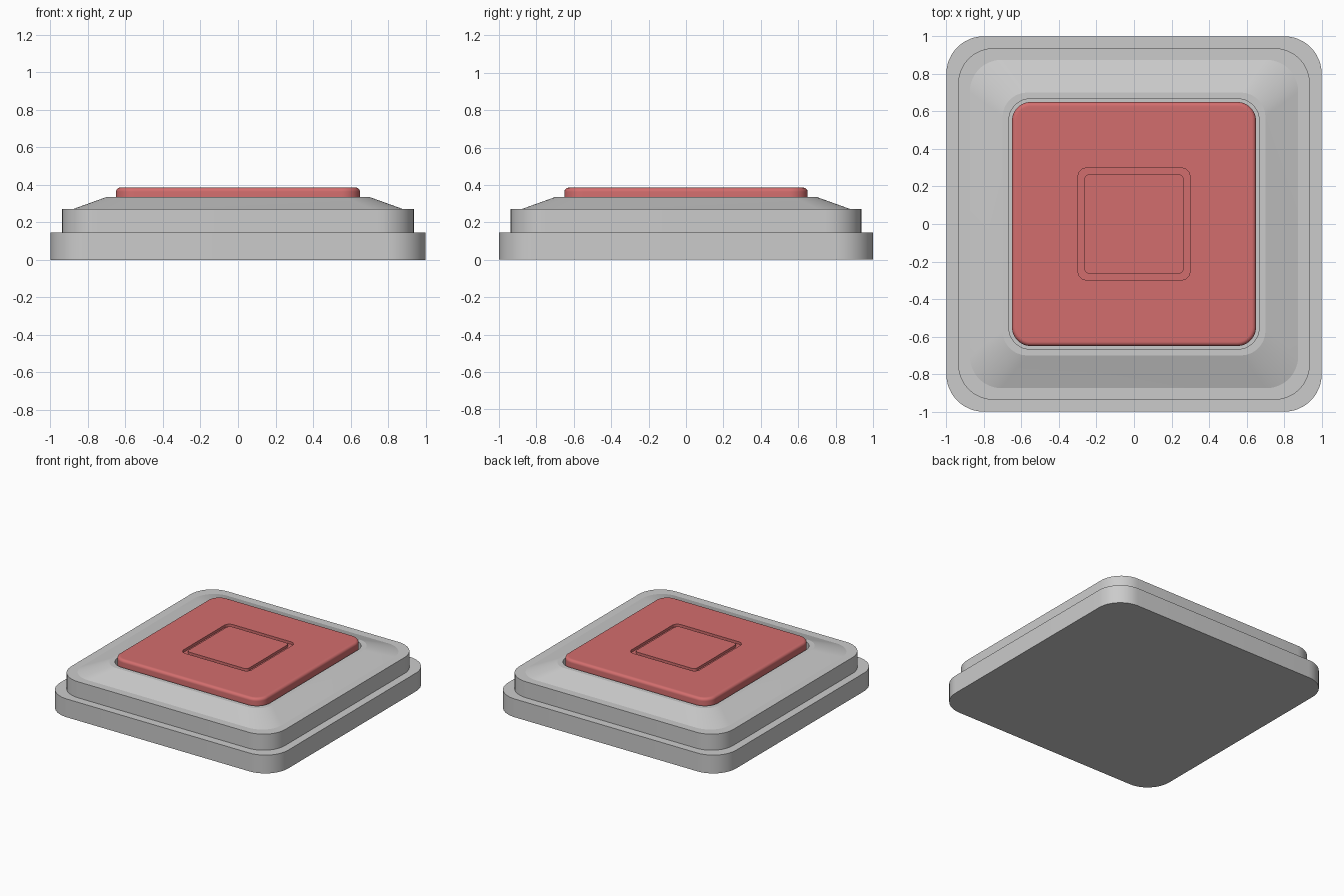
import bpy, bmesh, math

cube = bpy.data.objects.get("Cube")
if cube:
    bpy.data.objects.remove(cube, do_unlink=True)


def material(name, color):
    m = bpy.data.materials.new(name)
    m.use_nodes = True
    m.diffuse_color = color
    m.node_tree.nodes["Principled BSDF"].inputs["Base Color"].default_value = color
    return m


grey = material("light grey plastic", (0.6, 0.6, 0.6, 1))
red = material("soft red plastic", (0.65, 0.155, 0.155, 1))


def rounded_square(half, radius, steps=12):
    """Counter-clockwise outline with rounded corners."""
    points = []
    for corner in range(4):
        mid = math.radians(45 + 90 * corner)
        cx = math.copysign(half - radius, math.cos(mid))
        cy = math.copysign(half - radius, math.sin(mid))
        for i in range(steps + 1):
            a = math.radians(90 * (corner + i / steps))
            points.append((cx + radius * math.cos(a), cy + radius * math.sin(a)))
    return points


def stack(name, profile, mat):
    """Join rounded squares (half width, corner radius, height) and cap the ends."""
    bm = bmesh.new()
    rings = [[bm.verts.new((x, y, z)) for x, y in rounded_square(h, r)]
             for h, r, z in profile]
    for low, high in zip(rings, rings[1:]):
        n = len(low)
        for i in range(n):
            j = (i + 1) % n
            bm.faces.new((low[i], low[j], high[j], high[i]))
    bm.faces.new(rings[0][::-1])
    bm.faces.new(rings[-1])
    mesh = bpy.data.meshes.new(name)
    bm.to_mesh(mesh)
    bm.free()
    mesh.materials.append(mat)
    obj = bpy.data.objects.new(name, mesh)
    bpy.context.collection.objects.link(obj)
    bpy.ops.object.select_all(action="DESELECT")
    obj.select_set(True)
    bpy.context.view_layer.objects.active = obj
    bpy.ops.object.shade_smooth_by_angle(angle=math.radians(15))
    return obj


# Stepped housing with a sloped collar and a well for the button
stack("housing", [
    (1.0, 0.2, 0), (1.0, 0.2, 0.145),
    (0.937, 0.19, 0.145), (0.937, 0.19, 0.272),
    (0.875, 0.17, 0.272), (0.70, 0.13, 0.335),
    (0.667, 0.115, 0.335), (0.667, 0.115, 0.27),
], grey)

# Button with a rounded rim and a square groove in its face
top, fillet, groove = 0.385, 0.022, 0.02
rim = []
for i in range(9):
    a = math.radians(90 * i / 8)
    inset = fillet * (1 - math.cos(a))
    rim.append((0.65 - inset, 0.1 - inset, top - fillet + fillet * math.sin(a)))
stack("button", [(0.65, 0.1, 0.265)] + rim + [
    (0.62, 0.07, top),
    (0.298, 0.045, top), (0.298, 0.045, top - groove),
    (0.265, 0.03, top - groove), (0.265, 0.03, top),
], red)
